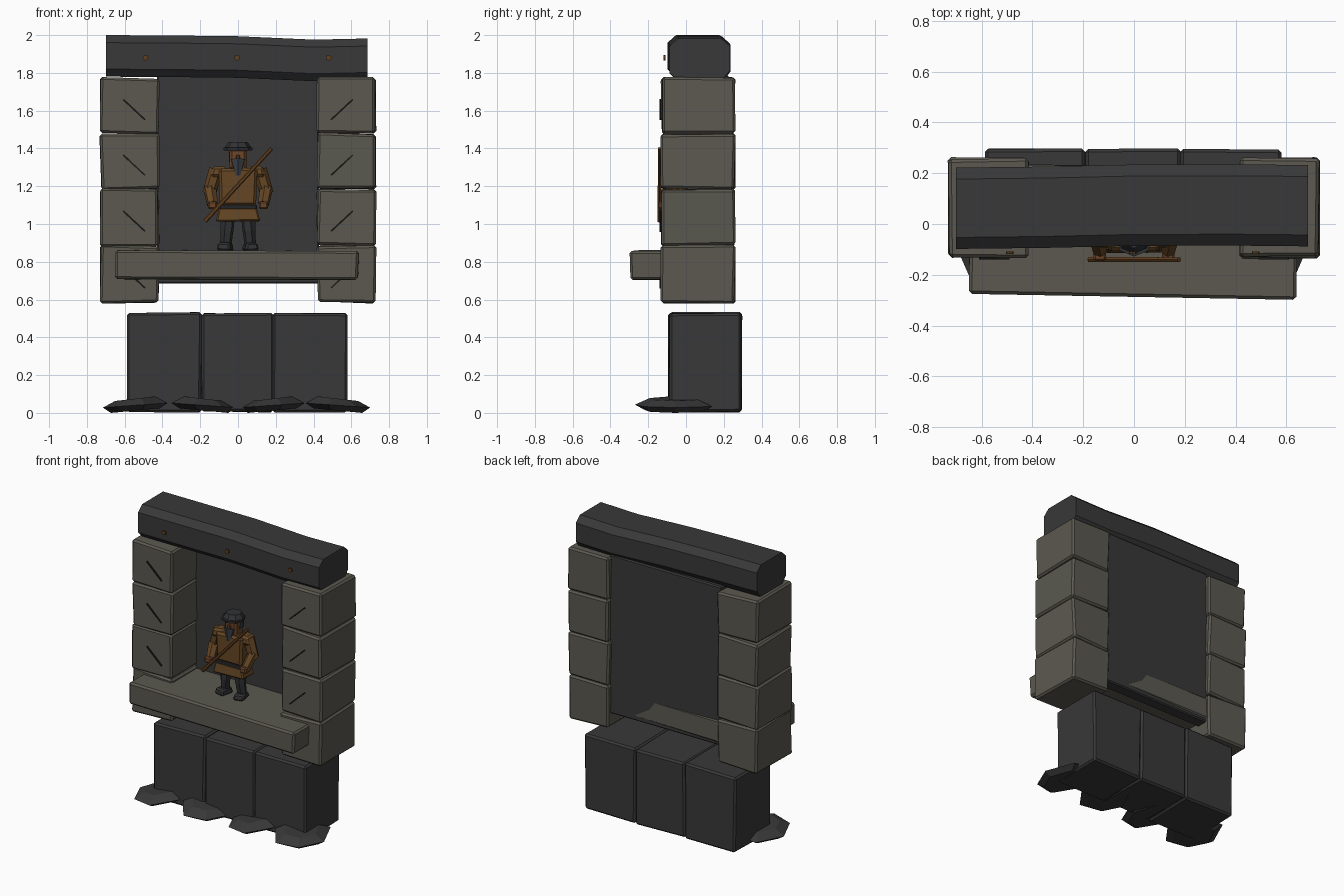
import bpy, bmesh, random
from math import radians
from mathutils import Vector, Matrix

random.seed(4)
if "Cube" in bpy.data.objects:
    bpy.data.objects.remove(bpy.data.objects["Cube"])


def material(name, r, g, b):
    m = bpy.data.materials.new(name)
    m.use_nodes = True
    m.diffuse_color = (r, g, b, 1)
    m.node_tree.nodes["Principled BSDF"].inputs["Base Color"].default_value = (r, g, b, 1)
    return m


STONE = material("pale stone", 0.105, 0.1, 0.08)
DARK = material("dark stone", 0.04, 0.04, 0.04)
COAT = material("brown coat", 0.13, 0.062, 0.018)
WOOD = material("staff wood", 0.12, 0.05, 0.014)
SKIN = material("brown skin", 0.15, 0.06, 0.022)
CLOTH = material("dark cloth", 0.03, 0.031, 0.034)
BEARD = material("grey beard", 0.045, 0.05, 0.06)
MARK = material("carved mark", 0.012, 0.012, 0.012)


def finish(name, bm, mat, bevel=0):
    bmesh.ops.recalc_face_normals(bm, faces=bm.faces)
    mesh = bpy.data.meshes.new(name)
    bm.to_mesh(mesh)
    bm.free()
    mesh.materials.append(mat)
    ob = bpy.data.objects.new(name, mesh)
    bpy.context.scene.collection.objects.link(ob)
    if bevel:
        mod = ob.modifiers.new("worn edges", 'BEVEL')
        mod.width = bevel
        mod.segments = 1
    return ob


def block(name, x, y, z, mat, bevel=0.01, wobble=0, taper=1, turn=0):
    """Box between ranges, with a scaled top, a turn about z and uneven corners."""
    lo, hi = Vector((x[0], y[0], z[0])), Vector((x[1], y[1], z[1]))
    mid, size = (lo + hi) / 2, hi - lo
    bm = bmesh.new()
    bmesh.ops.create_cube(bm, size=1)
    for v in bm.verts:
        if v.co.z > 0:
            v.co.x *= taper
            v.co.y *= taper
        v.co = Vector(a * b for a, b in zip(v.co, size))
        v.co += Vector(random.uniform(-wobble, wobble) for _ in range(3))
        v.co = Matrix.Rotation(radians(turn), 3, 'Z') @ v.co + mid
    return finish(name, bm, mat, bevel)


def rod(name, a, b, radius, mat, sides=6, end=None):
    a, b = Vector(a), Vector(b)
    bm = bmesh.new()
    bmesh.ops.create_cone(bm, cap_ends=True, segments=sides, radius1=radius,
                          radius2=radius if end is None else end, depth=(b - a).length)
    rot = (b - a).to_track_quat('Z', 'Y').to_matrix().to_4x4()
    bm.transform(Matrix.Translation((a + b) / 2) @ rot)
    return finish(name, bm, mat)


def loft(name, rings, mat):
    """Skin between matching rings of points, closed at both ends."""
    bm = bmesh.new()
    rows = [[bm.verts.new(p) for p in ring] for ring in rings]
    n = len(rows[0])
    for r, s in zip(rows, rows[1:]):
        for i in range(n):
            bm.faces.new((r[i], r[(i + 1) % n], s[(i + 1) % n], s[i]))
    bm.faces.new(rows[0])
    bm.faces.new(rows[-1])
    return finish(name, bm, mat)


# Base of three dark blocks
for i, (a, b) in enumerate([(-0.585, -0.195), (-0.195, 0.185), (0.185, 0.58)]):
    block(f"base_block_{i}", (a, b), (-0.09, 0.295), (0.005, 0.53), DARK, 0.012, 0.005)

# Flat foot stones fanned out in front of the base
HEX = [(-1, 0.05), (-0.55, -0.8), (0.3, -1), (1, -0.2), (0.6, 0.9), (-0.5, 1)]
for i, x in enumerate((-0.545, -0.18, 0.18, 0.53)):
    flip = -1 if i % 2 else 1
    rings = []
    for scale, z in ((0.75, 0.012), (1, 0.04), (0.62, 0.075)):
        rings.append([(x + flip * px * 0.17 * scale, -0.065 + py * 0.205 * scale, z + 0.012 * px)
                      for px, py in HEX])
    loft(f"foot_stone_{i}", rings, DARK)

# Pillars of four stacked blocks, each with a slanting carved mark
LEVELS = [0.585, 0.885, 1.185, 1.478, 1.773]
for side, s in (("right", -1), ("left", 1)):
    for i, (a, b) in enumerate(zip(LEVELS, LEVELS[1:])):
        xs = sorted((s * 0.42, s * 0.727))
        block(f"{side}_pillar_block_{i}", xs, (-0.13, 0.257), (a, b), STONE, 0.012, 0.007)
        z = (a + b) / 2 - 0.02
        mark = block(f"{side}_pillar_mark_{i}", (-0.078, 0.078), (-0.004, 0.004),
                     (-0.004, 0.004), MARK, 0)
        mark.location = (s * 0.55, -0.135, z)
        mark.rotation_euler.y = radians(-43 * s)

# Recess panel and ledge
block("back_panel", (-0.43, 0.43), (0.14, 0.225), (0.685, 1.79), DARK, 0.008)
block("ledge", (-0.648, 0.64), (-0.285, 0.227), (0.708, 0.86), STONE, 0.012, 0.004, 1, -1)

# Lintel with chamfered edges and a slight sag
OCT = [(-0.16, -0.07), (-0.12, -0.11), (0.12, -0.11), (0.16, -0.06),
       (0.16, 0.07), (0.115, 0.11), (-0.115, 0.11), (-0.16, 0.07)]
STATIONS = [(-0.7, 0.062, 1.89), (-0.35, 0.066, 1.888), (0, 0.074, 1.884),
            (0.4, 0.075, 1.866), (0.685, 0.072, 1.872)]
loft("lintel", [[(x, y + py, z + pz) for py, pz in OCT] for x, y, z in STATIONS], DARK)
for i, x in enumerate((-0.49, -0.005, 0.48)):
    rod(f"lintel_peg_{i}", (x, -0.118, 1.88), (x, -0.108, 1.88), 0.015, WOOD, 8)

# Figure: legs, boots and arms in pairs
Y = -0.045
for side, s in (("right", -1), ("left", 1)):
    rod(f"{side}_lower_leg", (s * 0.066, Y, 0.875), (s * 0.058, Y - 0.01, 0.97), 0.03, CLOTH, 6, 0.034)
    rod(f"{side}_upper_leg", (s * 0.058, Y - 0.01, 0.96), (s * 0.055, Y, 1.06), 0.034, CLOTH, 6, 0.042)
    block(f"{side}_boot", sorted((s * 0.028, s * 0.105)), (Y - 0.065, Y + 0.04),
          (0.858, 0.9), CLOTH, 0.01, 0.003, 0.8, s * 12)
    rod(f"{side}_upper_arm", (s * 0.115, Y, 1.29), (s * 0.153, Y, 1.16), 0.038, COAT, 6, 0.036)
    rod(f"{side}_forearm", (s * 0.15, Y, 1.19), (s * 0.135, Y - 0.06, 1.105), 0.035, COAT, 6, 0.03)
    block(f"{side}_hand", sorted((s * 0.11, s * 0.16)), (Y - 0.1, Y - 0.04),
          (1.08, 1.12), SKIN, 0.008)
    block(f"{side}_shoulder", sorted((s * 0.05, s * 0.145)), (Y - 0.05, Y + 0.05),
          (1.25, 1.305), COAT, 0.014, 0.002, 0.8)

# Coat, belt and lapel
block("coat_skirt", (-0.115, 0.115), (Y - 0.07, Y + 0.065), (1.015, 1.085), COAT, 0.008, 0.003, 0.88)
block("belt", (-0.1, 0.1), (Y - 0.062, Y + 0.058), (1.08, 1.1), CLOTH, 0.004)
block("coat_body", (-0.095, 0.095), (Y - 0.058, Y + 0.055), (1.095, 1.295), COAT, 0.014, 0.003, 1.08)

# Head, beard and flat cap
block("head", (-0.045, 0.045), (Y - 0.045, Y + 0.045), (1.285, 1.4), SKIN, 0.014, 0.002)
block("nose", (-0.01, 0.01), (Y - 0.062, Y - 0.04), (1.335, 1.365), SKIN, 0.004)
rod("beard", (0, Y - 0.038, 1.34), (0, Y - 0.055, 1.255), 0.042, BEARD, 6, 0.014)
block("hair", (-0.048, 0.048), (Y - 0.01, Y + 0.05), (1.32, 1.39), CLOTH, 0.01)
rod("cap_brim", (0, Y - 0.005, 1.388), (0, Y - 0.005, 1.405), 0.075, CLOTH, 8, 0.078)
rod("cap_crown", (0, Y, 1.403), (0, Y, 1.435), 0.072, CLOTH, 8, 0.05)

# Staff held across the body
rod("staff", (-0.175, -0.14, 1.015), (0.178, -0.14, 1.4), 0.012, WOOD, 6, 0.01)
